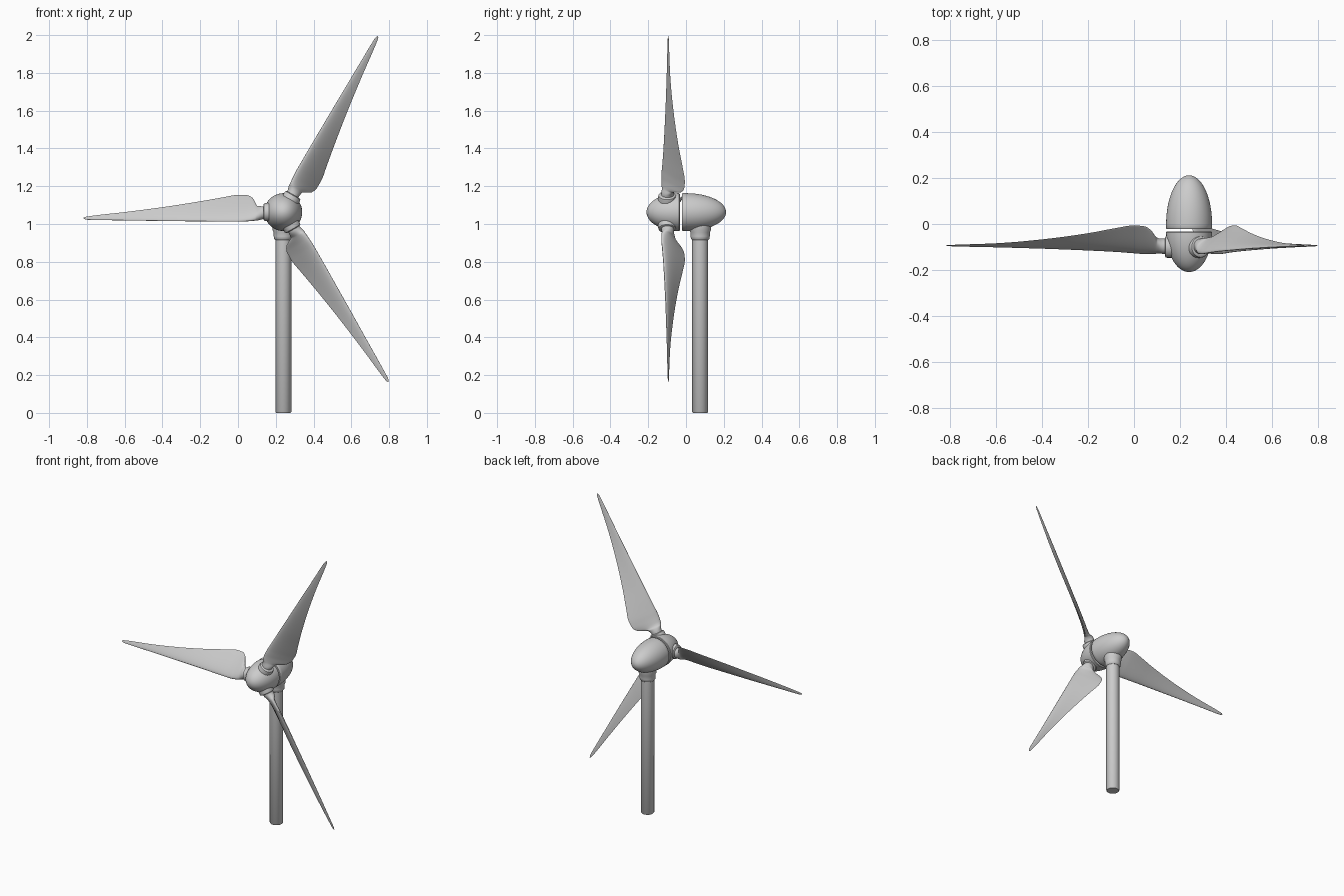
import bpy, bmesh
from math import sin, cos, pi, sqrt, radians
from mathutils import Matrix, Vector

if "Cube" in bpy.data.objects:
    bpy.data.objects.remove(bpy.data.objects["Cube"])

CX, HUB_Z = 0.24, 1.063


def loft(name, rings, matrix, angle=40):
    """Skin a list of equal-length point rings, cap both ends, shade smooth."""
    bm = bmesh.new()
    loops = [[bm.verts.new(p) for p in ring] for ring in rings]
    n = len(loops[0])
    for a, b in zip(loops, loops[1:]):
        for i in range(n):
            j = (i + 1) % n
            bm.faces.new((a[i], a[j], b[j], b[i]))
    bm.faces.new(loops[0][::-1])
    bm.faces.new(loops[-1])
    bmesh.ops.recalc_face_normals(bm, faces=bm.faces)
    me = bpy.data.meshes.new(name)
    bm.to_mesh(me)
    bm.free()
    ob = bpy.data.objects.new(name, me)
    bpy.context.collection.objects.link(ob)
    ob.matrix_world = matrix
    bpy.ops.object.select_all(action='DESELECT')
    ob.select_set(True)
    bpy.context.view_layer.objects.active = ob
    bpy.ops.object.shade_smooth_by_angle(angle=radians(angle))
    return ob


def lathe(name, profile, matrix, n=48):
    """Revolve (radius, height) points around local z."""
    return loft(name, [[(r * cos(2 * pi * i / n), r * sin(2 * pi * i / n), h)
                        for i in range(n)] for r, h in profile], matrix)


def dome(radius, length, steps=20):
    """Half-ellipse profile from a flat base to a rounded tip."""
    return [(radius * cos(t), length * sin(t))
            for t in (pi / 2 * 0.985 * i / steps for i in range(steps + 1))]


# Tower and its collar
tower_at = Matrix.Translation((CX, 0.075, 0))
lathe("tower", [(0.038, 0), (0.042, 0.005), (0.042, 1.0)], tower_at)
lathe("tower_collar", [(0.043, 0.915), (0.049, 0.922), (0.051, 0.935),
                       (0.051, 0.955), (0.057, 0.968), (0.057, 1.0)], tower_at)

# Nacelle: egg-shaped housing pointing back
to_back = Matrix.Rotation(-pi / 2, 4, 'X')
to_front = Matrix.Rotation(pi / 2, 4, 'X')
lathe("nacelle", [(0.097, -0.022), (0.1, -0.018)] + dome(0.1, 0.212),
      Matrix.Translation((CX, 0, HUB_Z)) @ to_back)

# Hub: rounded nose pointing forward
lathe("hub", [(0.097, -0.003)] + dome(0.1, 0.173),
      Matrix.Translation((CX, -0.036, HUB_Z)) @ to_front)

# Blade sections: radius, leading edge (w, y), trailing edge (w, y),
# half thickness, taper of the trailing side
SECTIONS = [
    (0.050, -0.034, 0.000, 0.034, 0.000, 0.034, 0.0),
    (0.112, -0.036, -0.010, 0.028, 0.016, 0.033, 0.0),
    (0.138, -0.041, -0.020, 0.031, 0.034, 0.029, 0.2),
    (0.148, -0.043, -0.025, 0.050, 0.047, 0.026, 0.5),
    (0.165, -0.045, -0.028, 0.077, 0.072, 0.023, 0.7),
    (0.195, -0.048, -0.029, 0.090, 0.090, 0.020, 0.8),
    (0.240, -0.050, -0.026, 0.091, 0.094, 0.018, 0.8),
    (0.320, -0.050, -0.020, 0.078, 0.082, 0.016, 0.8),
    (0.440, -0.049, -0.014, 0.057, 0.060, 0.013, 0.8),
    (0.640, -0.047, -0.006, 0.026, 0.033, 0.009, 0.8),
    (0.840, -0.044, 0.000, 0.000, 0.016, 0.006, 0.8),
    (1.030, -0.041, 0.004, -0.022, 0.009, 0.003, 0.6),
    (1.050, -0.038, 0.005, -0.026, 0.008, 0.002, 0.5),
    (1.057, -0.034, 0.006, -0.030, 0.007, 0.001, 0.0),
]


def blade_ring(r, lw, ly, tw, ty, thick, taper, n=28):
    lead, trail = Vector((lw, ly)), Vector((tw, ty))
    chord = trail - lead
    normal = Vector((-chord.y, chord.x)).normalized()
    ring = []
    for i in range(n):
        t = 2 * pi * i / n
        s = (1 - cos(t)) / 2
        p = lead + chord * s + normal * (thick * sin(t) * (1 - taper * s))
        ring.append((p.x, p.y, r))
    return ring


def smooth_sections(rows, sub=4):
    """Monotone cubic blend between the key sections."""
    def slope(k, c):
        if k in (0, len(rows) - 1):
            return 0.0
        a, b, d = rows[k - 1], rows[k], rows[k + 1]
        m0 = (b[c] - a[c]) / (b[0] - a[0])
        m1 = (d[c] - b[c]) / (d[0] - b[0])
        return 0.0 if m0 * m1 <= 0 else 2 * m0 * m1 / (m0 + m1)
    out = []
    for k in range(len(rows) - 1):
        a, b = rows[k], rows[k + 1]
        h = b[0] - a[0]
        for j in range(sub):
            u = j / sub
            row = [a[0] + h * u]
            for c in range(1, 7):
                row.append((2*u**3 - 3*u*u + 1) * a[c] + (3*u*u - 2*u**3) * b[c]
                           + h * (u**3 - 2*u*u + u) * slope(k, c)
                           + h * (u**3 - u*u) * slope(k + 1, c))
            out.append(row)
    return out + [rows[-1]]


# Three blades with root collars, spaced around the hub
blade_rings = [blade_ring(*row) for row in smooth_sections(SECTIONS)]
for k in range(3):
    place = (Matrix.Translation((CX, -0.1, HUB_Z))
             @ Matrix.Rotation(radians(-90 + 120 * k), 4, 'Y'))
    loft(f"blade_{k + 1}", blade_rings, place, 60)
    lathe(f"blade_collar_{k + 1}", [(0.047, 0.04), (0.047, 0.096), (0.045, 0.102),
                                    (0.040, 0.105), (0.034, 0.106)], place)
